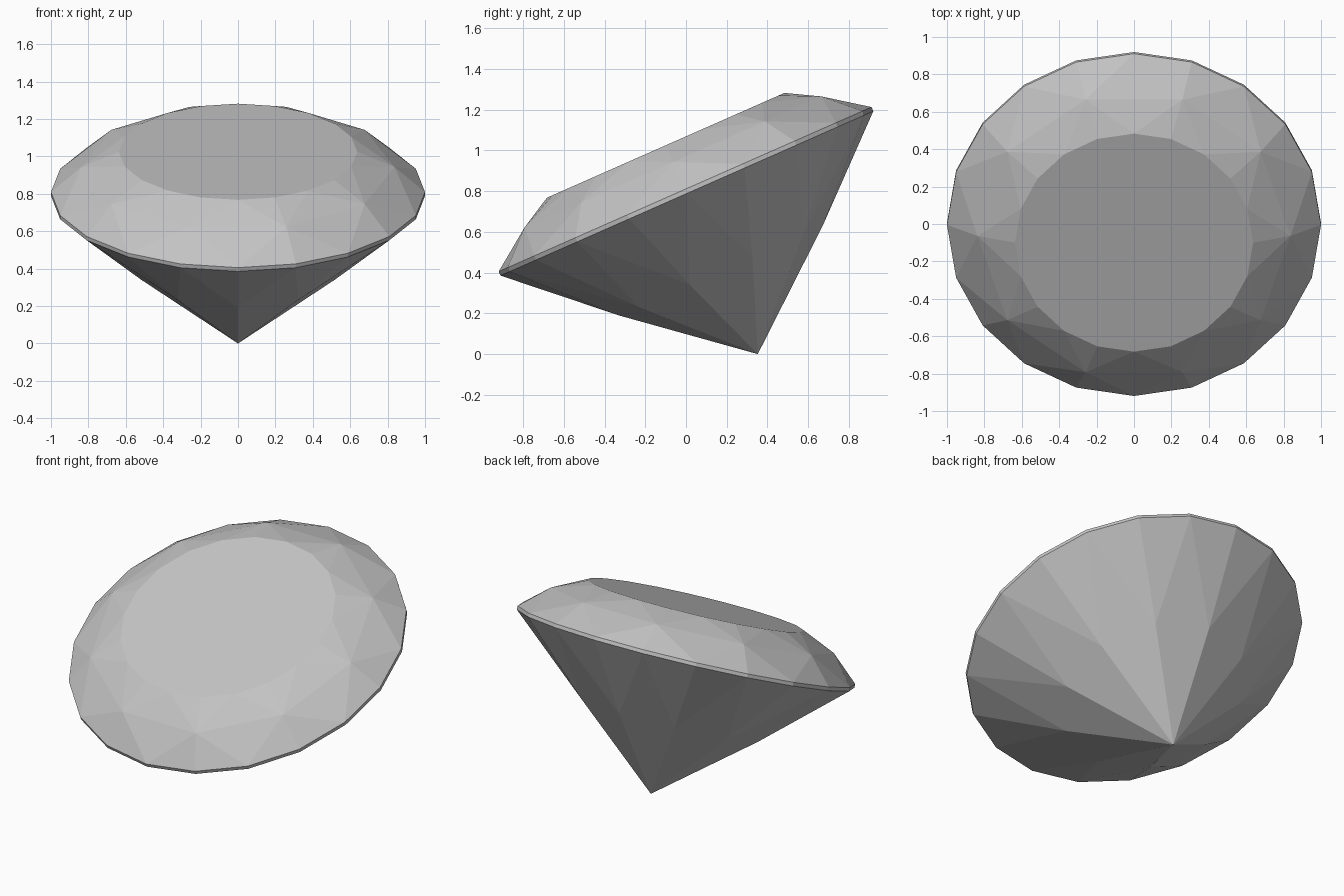
import bpy, bmesh
from math import sin, cos, pi, radians
from mathutils import Matrix

cube = bpy.data.objects.get("Cube")
if cube:
    bpy.data.objects.remove(cube, do_unlink=True)

SIDES = 20
TILT = radians(23.8)
DEPTH = 0.873          # girdle middle to lower tip

mat = bpy.data.materials.new("pale grey")
mat.use_nodes = True
grey = (0.55, 0.55, 0.55, 1)
mat.diffuse_color = grey
mat.node_tree.nodes["Principled BSDF"].inputs["Base Color"].default_value = grey

bm = bmesh.new()


def ring(radius, z, step=1, start=0):
    """Points around the axis, keyed by their position among the sides."""
    return {i: bm.verts.new((radius * cos(2 * pi * i / SIDES),
                             radius * sin(2 * pi * i / SIDES), z))
            for i in range(start, SIDES, step)}


table = ring(0.637, 0.247)
crown = ring(0.837, 0.158, 2)
girdle_top = ring(1, 0.011)
girdle_low = ring(1, -0.011)
pavilion = ring(0.545, -0.426, 2, 1)
tip = bm.verts.new((0, 0, -DEPTH))

# Flat table on top
bm.faces.new(table.values())

for i in range(SIDES):
    prev, nxt = (i - 1) % SIDES, (i + 1) % SIDES
    # Girdle band
    bm.faces.new((girdle_low[i], girdle_low[nxt], girdle_top[nxt], girdle_top[i]))
    if i in crown:
        # Star and upper girdle facets around each crown point
        for a, b in ((prev, i), (i, nxt)):
            bm.faces.new((table[b], table[a], crown[i]))
            bm.faces.new((girdle_top[a], girdle_top[b], crown[i]))
        # Pavilion main kite
        bm.faces.new((tip, pavilion[nxt], girdle_low[i], pavilion[prev]))
    else:
        # Crown main facet, folded across its middle
        bm.faces.new((crown[prev], crown[nxt], table[i]))
        bm.faces.new((crown[nxt], crown[prev], girdle_top[i]))
        # Lower girdle facets
        for a, b in ((prev, i), (i, nxt)):
            bm.faces.new((girdle_low[b], girdle_low[a], pavilion[i]))

bmesh.ops.recalc_face_normals(bm, faces=bm.faces)

# Lean the stone towards the front and rest its tip on the ground
bm.transform(Matrix.Translation((0, 0, DEPTH * cos(TILT))) @ Matrix.Rotation(TILT, 4, "X"))

mesh = bpy.data.meshes.new("cut_gemstone")
bm.to_mesh(mesh)
bm.free()
mesh.materials.append(mat)
gem = bpy.data.objects.new("cut_gemstone", mesh)
bpy.context.collection.objects.link(gem)
